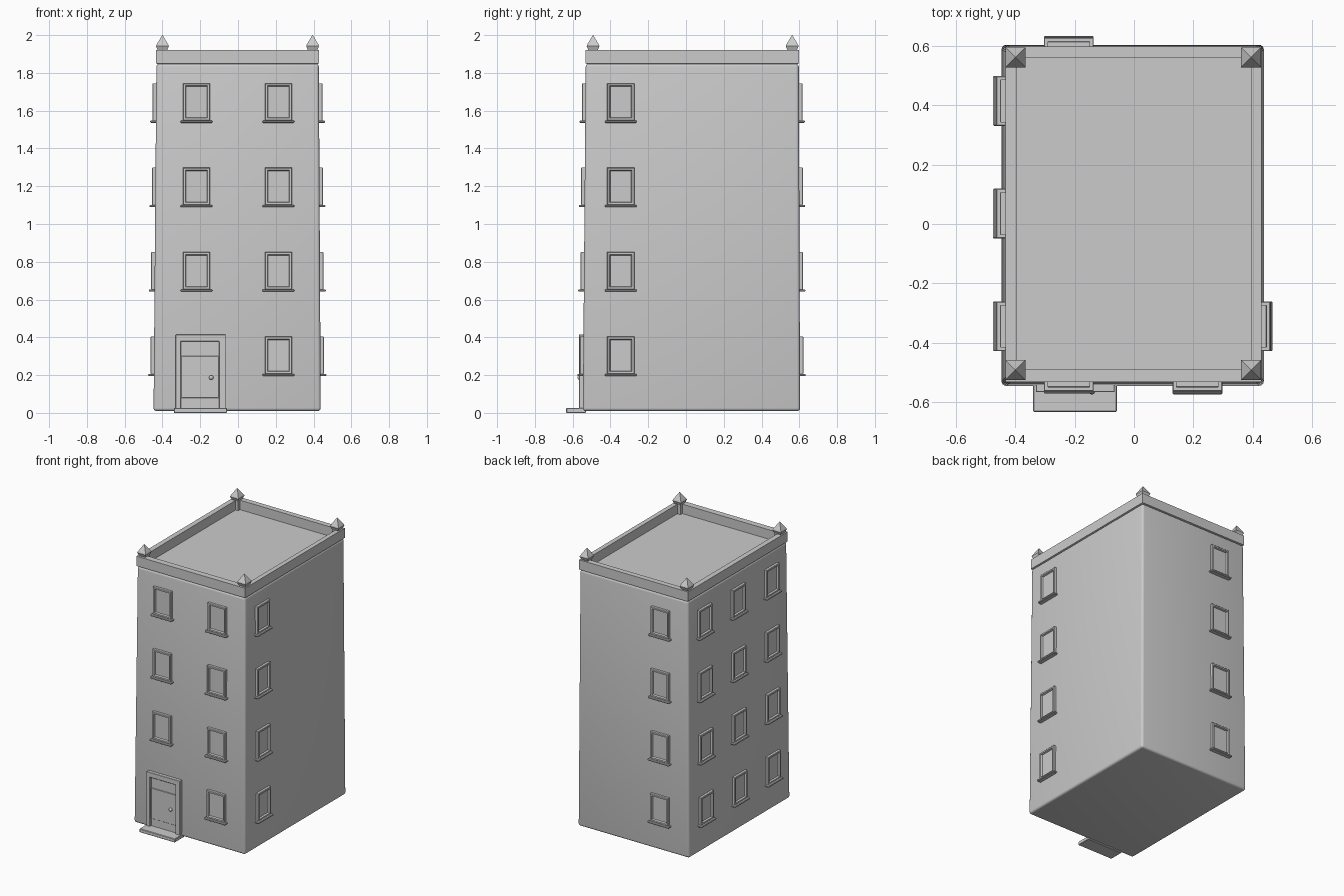
import bpy, bmesh, math
from mathutils import Matrix, Vector

if "Cube" in bpy.data.objects:
    bpy.data.objects.remove(bpy.data.objects["Cube"])


def make(name, bm, bevel=0.0, segments=1, smooth=False):
    bmesh.ops.recalc_face_normals(bm, faces=bm.faces)
    if bevel:
        bmesh.ops.bevel(bm, geom=list(bm.edges), offset=bevel, segments=segments,
                        profile=0.5, affect='EDGES')
    me = bpy.data.meshes.new(name)
    bm.to_mesh(me)
    bm.free()
    if smooth:
        me.shade_smooth()
        me.set_sharp_from_angle(angle=math.radians(40))
    ob = bpy.data.objects.new(name, me)
    bpy.context.collection.objects.link(ob)
    return ob


def loft(bm, rings, cap=True):
    """Bridge successive closed rings of points, capping both ends."""
    vs = [[bm.verts.new(p) for p in r] for r in rings]
    for a, b in zip(vs, vs[1:]):
        n = len(a)
        for i in range(n):
            bm.faces.new((a[i], a[(i + 1) % n], b[(i + 1) % n], b[i]))
    if cap:
        bm.faces.new(vs[0])
        bm.faces.new(vs[-1])
    return vs


def rect(x0, x1, y0, y1, z):
    return [(x0, y0, z), (x1, y0, z), (x1, y1, z), (x0, y1, z)]


def box(name, x0, x1, y0, y1, z0, z1, bevel=0.0):
    bm = bmesh.new()
    loft(bm, [rect(x0, x1, y0, y1, z0), rect(x0, x1, y0, y1, z1)])
    return make(name, bm, bevel)


# Main block, slightly tapered with rounded edges
bm = bmesh.new()
loft(bm, [rect(-0.447, 0.438, -0.546, 0.604, 0.01),
          rect(-0.432, 0.428, -0.531, 0.597, 1.848)])
make("building_body", bm, 0.016, 4, True)

# Parapet ring and roof deck
bm = bmesh.new()
outer, inner = (-0.434, 0.430, -0.533, 0.599), (-0.397, 0.397, -0.489, 0.560)
rings = [rect(*outer, 1.85), rect(*outer, 1.92), rect(*inner, 1.92), rect(*inner, 1.84)]
loft(bm, rings + [rect(*outer, 1.85)], cap=False)
bmesh.ops.remove_doubles(bm, verts=bm.verts, dist=1e-5)
make("parapet", bm)
box("roof_deck", -0.41, 0.41, -0.50, 0.57, 1.835, 1.852)

# Corner posts with pointed caps
for i, (cx, cy) in enumerate([(-0.4, -0.492), (0.395, -0.492), (-0.4, 0.562), (0.395, 0.562)]):
    bm = bmesh.new()
    prof = [(0.024, 1.85), (0.024, 1.918), (0.034, 1.942), (0.031, 1.95), (0.001, 2.0)]
    loft(bm, [rect(cx - r, cx + r, cy - r, cy + r, z) for r, z in prof])
    make(f"corner_finial_{i}", bm)

# Window frame with recessed pane and sill (local: x across, -y outward)
bm = bmesh.new()
levels = [(0.072, 0.099, 0.012), (0.072, 0.099, -0.016), (0.069, 0.096, -0.019),
          (0.059, 0.086, -0.019), (0.055, 0.082, -0.007)]
loft(bm, [[(-w, d, -h), (w, d, -h), (w, d, h), (-w, d, h)] for w, h, d in levels])
window = make("window_front_0", bm)
bm = bmesh.new()
loft(bm, [rect(-0.084, 0.084, -0.031, 0.012, -0.110),
          rect(-0.084, 0.084, -0.031, 0.012, -0.098)])
sill = make("sill_front_0", bm, 0.003)

# Each wall: rotation, distance at bottom and top, columns along the wall
walls = {
    "front": (0, 0.546, 0.531, [-0.22, 0.214]),
    "right": (90, 0.438, 0.428, [-0.345]),
    "back": (180, 0.604, 0.597, [-0.22]),
    "left": (-90, 0.447, 0.432, [-0.345, 0.035, 0.415]),
}
for side, (deg, d0, d1, cols) in walls.items():
    rot = Matrix.Rotation(math.radians(deg), 4, 'Z')
    normal = rot.to_3x3() @ Vector((0, -1, 0))
    for c, u in enumerate(cols):
        for row in range(4):
            if side == "front" and c == 0 and row == 0:
                continue  # the door is here
            z = 0.305 + 0.447 * row
            p = normal * (d0 + (d1 - d0) * z / 1.85)
            p += Vector((u, 0, 0)) if side in ("front", "back") else Vector((0, u, 0))
            p.z = z
            for part, src in (("window", window), ("sill", sill)):
                ob = bpy.data.objects.new(f"{part}_{side}_{c}_{row}", src.data)
                ob.matrix_world = Matrix.Translation(p) @ rot
                bpy.context.collection.objects.link(ob)
bpy.data.objects.remove(window)
bpy.data.objects.remove(sill)

# Door surround
bm = bmesh.new()
outline = [(-0.331, 0.02), (-0.331, 0.414), (-0.065, 0.414), (-0.065, 0.02),
           (-0.100, 0.02), (-0.100, 0.378), (-0.303, 0.378), (-0.303, 0.02)]
loft(bm, [[(x, -0.53, z) for x, z in outline], [(x, -0.567, z) for x, z in outline]])
make("door_frame", bm, 0.002)

# Door leaf, raised panel, knob and doorstep
box("door_leaf", -0.305, -0.098, -0.552, -0.53, 0.02, 0.38)
box("door_panel", -0.302, -0.101, -0.556, -0.54, 0.08, 0.30, 0.002)
bm = bmesh.new()
bmesh.ops.create_uvsphere(bm, u_segments=12, v_segments=8, radius=0.012,
                          matrix=Matrix.Translation((-0.142, -0.563, 0.187)))
make("door_knob", bm, smooth=True)
box("doorstep", -0.34, -0.058, -0.634, -0.53, 0.0, 0.026, 0.003)
